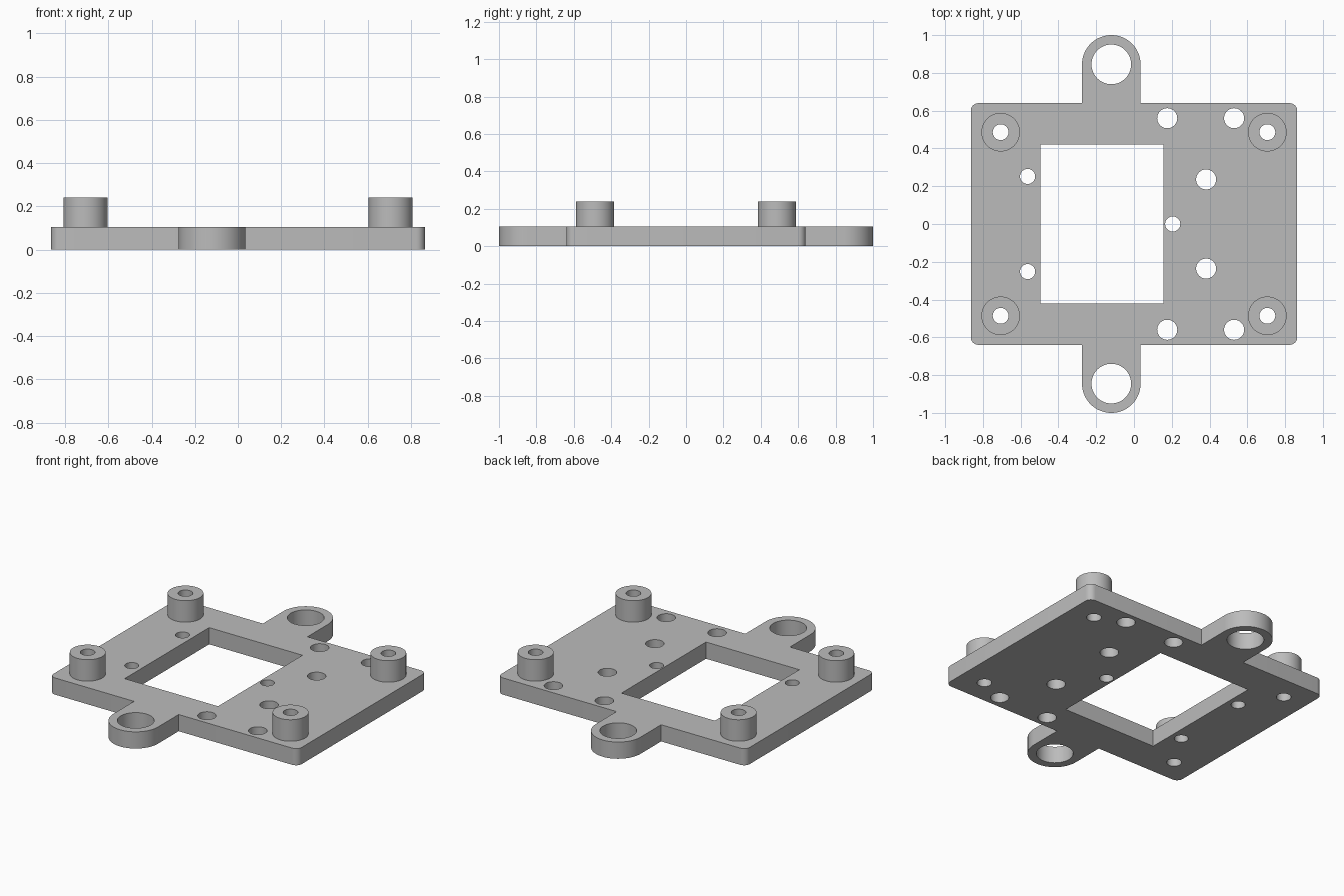
import bpy, bmesh
from math import pi, cos, sin, radians

cube = bpy.data.objects.get("Cube")
if cube:
    bpy.data.objects.remove(cube, do_unlink=True)

grey = bpy.data.materials.new("plain grey")
grey.use_nodes = True
colour = (0.5, 0.5, 0.5, 1)
grey.diffuse_color = colour
grey.node_tree.nodes["Principled BSDF"].inputs["Base Color"].default_value = colour

HALF_X, HALF_Y, CORNER = 0.864, 0.64, 0.04
THICK, TOP = 0.105, 0.24
EAR_X, EAR_Y, EAR_R = -0.12, 0.845, 0.155
POST_X, POST_Y, POST_R, BORE = 0.706, 0.486, 0.102, 0.042


def arc(x, y, r, start, end, steps):
    angles = [radians(start + (end - start) * i / steps) for i in range(steps + 1)]
    return [(x + r * cos(a), y + r * sin(a)) for a in angles]


def circle(x, y, r, steps=48):
    return arc(x, y, r, 0, 360, steps)[:-1]


def slab(name, loops, z0, z1):
    """Extrude an outline with holes (first loop outside) from z0 to z1."""
    curve = bpy.data.curves.new(name, "CURVE")
    curve.dimensions = "2D"
    curve.fill_mode = "BOTH"
    curve.extrude = (z1 - z0) / 2
    for loop in loops:
        spline = curve.splines.new("POLY")
        spline.points.add(len(loop) - 1)
        for point, (x, y) in zip(spline.points, loop):
            point.co = (x, y, 0, 1)
        spline.use_cyclic_u = True
    helper = bpy.data.objects.new(name + " profile", curve)
    bpy.context.collection.objects.link(helper)
    bpy.context.view_layer.update()
    mesh = bpy.data.meshes.new_from_object(
        helper.evaluated_get(bpy.context.evaluated_depsgraph_get()))
    bpy.data.objects.remove(helper, do_unlink=True)

    # Weld caps to walls and put the base at z0
    bm = bmesh.new()
    bm.from_mesh(mesh)
    bmesh.ops.remove_doubles(bm, verts=bm.verts, dist=0.0001)
    bmesh.ops.translate(bm, verts=bm.verts, vec=(0, 0, (z0 + z1) / 2))
    bmesh.ops.recalc_face_normals(bm, faces=bm.faces)
    bm.to_mesh(mesh)
    bm.free()
    mesh.materials.clear()
    mesh.materials.append(grey)
    obj = bpy.data.objects.new(name, mesh)
    bpy.context.collection.objects.link(obj)
    bpy.ops.object.select_all(action="DESELECT")
    obj.select_set(True)
    bpy.context.view_layer.objects.active = obj
    bpy.ops.object.shade_smooth_by_angle(angle=radians(30))
    return obj


# Plate outline: rounded rectangle with a round-ended ear front and back
cx, cy = HALF_X - CORNER, HALF_Y - CORNER
outline = arc(cx, cy, CORNER, 0, 90, 6)
outline += [(EAR_X + EAR_R, HALF_Y)] + arc(EAR_X, EAR_Y, EAR_R, 0, 180, 32)
outline += [(EAR_X - EAR_R, HALF_Y)] + arc(-cx, cy, CORNER, 90, 180, 6)
outline += [(x, -y) for x, y in reversed(outline)]

# Openings: central window, ear holes, post bores and screw holes
window = [(-0.495, -0.42), (0.155, -0.42), (0.155, 0.42), (-0.495, 0.42)]
holes = [window, circle(0.205, 0, 0.04)]
for side in (-1, 1):
    holes.append(circle(EAR_X, side * EAR_Y, 0.105))
    for x, y, r in ((0.176, 0.56, 0.053), (0.53, 0.56, 0.053),
                    (0.382, 0.236, 0.053), (-0.563, 0.252, 0.04),
                    (POST_X, POST_Y, BORE), (-POST_X, POST_Y, BORE)):
        holes.append(circle(x, side * y, r))
slab("mounting_plate", [outline] + holes, 0, THICK)

# Hollow standoff at each corner
for x, lr in ((POST_X, "left"), (-POST_X, "right")):
    for y, fb in ((-POST_Y, "front"), (POST_Y, "back")):
        slab(f"{fb}_{lr}_standoff",
             [circle(x, y, POST_R), circle(x, y, BORE)], THICK, TOP)
